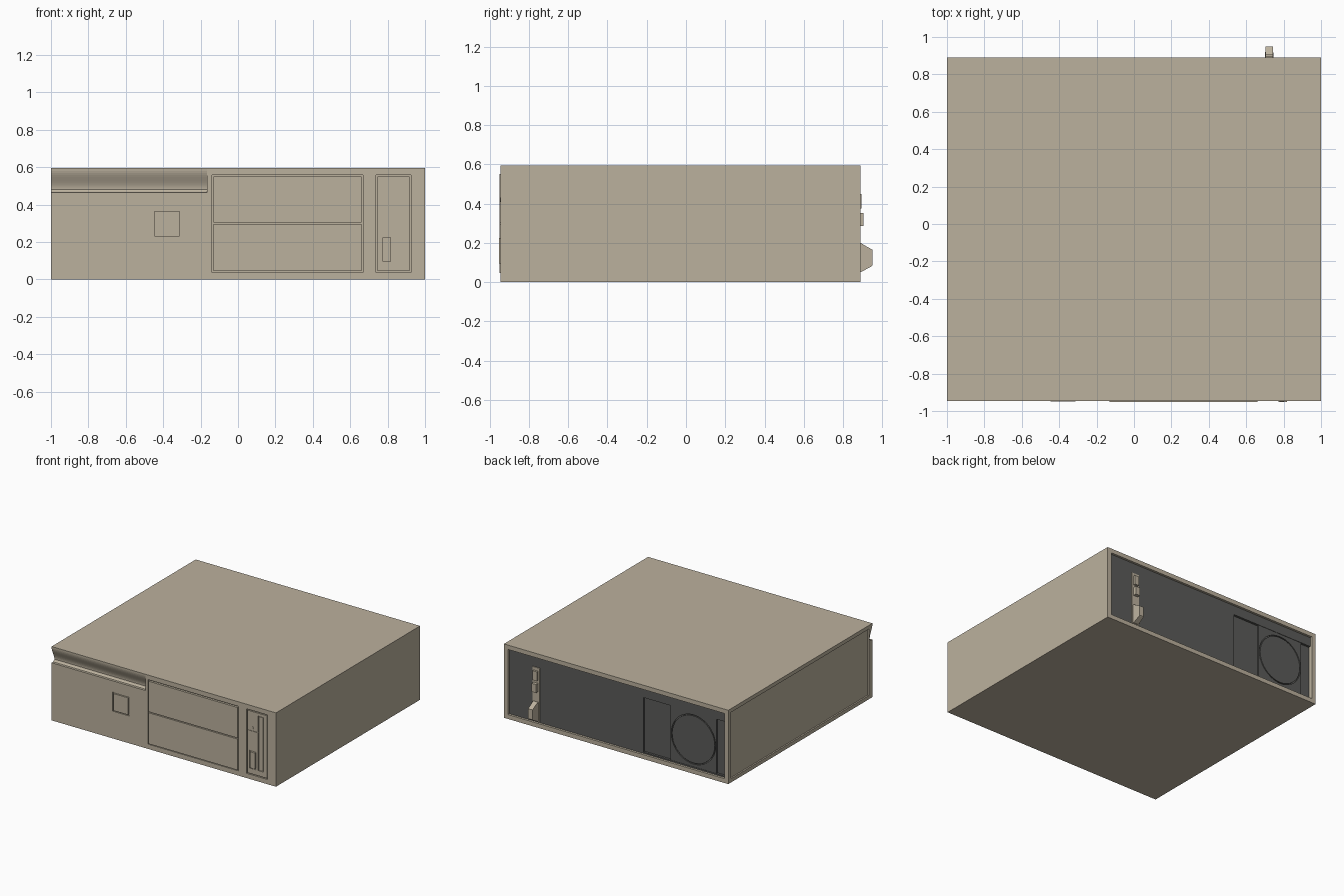
import bpy, bmesh, math
from mathutils import Matrix

if "Cube" in bpy.data.objects:
    bpy.data.objects.remove(bpy.data.objects["Cube"])


def material(name, rgb):
    m = bpy.data.materials.new(name)
    m.diffuse_color = (*rgb, 1)
    m.use_nodes = True
    m.node_tree.nodes["Principled BSDF"].inputs["Base Color"].default_value = m.diffuse_color
    return m


TAN = material("beige_plastic", (0.50, 0.44, 0.34))
DARK = material("dark_metal", (0.105, 0.105, 0.10))


def finish(name, bm, mat):
    bmesh.ops.recalc_face_normals(bm, faces=bm.faces)
    me = bpy.data.meshes.new(name)
    bm.to_mesh(me)
    bm.free()
    me.materials.append(mat)
    ob = bpy.data.objects.new(name, me)
    bpy.context.collection.objects.link(ob)
    return ob


def box(name, x, y, z, mat=TAN):
    bm = bmesh.new()
    bmesh.ops.create_cube(bm, size=1)
    for v in bm.verts:
        v.co = [r[0] + (c + 0.5) * (r[1] - r[0]) for c, r in zip(v.co, (x, y, z))]
    return finish(name, bm, mat)


def disc(name, x, y, z, r, mat=TAN, sides=40):
    bm = bmesh.new()
    bmesh.ops.create_cone(bm, cap_ends=True, segments=sides, radius1=r, radius2=r, depth=y[1] - y[0])
    bm.transform(Matrix.Translation((x, sum(y) / 2, z)) @ Matrix.Rotation(math.pi / 2, 4, 'X'))
    return finish(name, bm, mat)


def extrude_x(name, profile, x, mat=TAN):
    bm = bmesh.new()
    face = bm.faces.new([bm.verts.new((x[0], y, z)) for y, z in profile])
    new = bmesh.ops.extrude_face_region(bm, geom=[face])["geom"]
    bmesh.ops.translate(bm, verts=[g for g in new if isinstance(g, bmesh.types.BMVert)], vec=(x[1] - x[0], 0, 0))
    return finish(name, bm, mat)


def cut(target, cutter):
    cutter.hide_render = True
    mod = target.modifiers.new("cut", 'BOOLEAN')
    mod.operation, mod.solver, mod.object = 'DIFFERENCE', 'EXACT', cutter
    bpy.context.view_layer.objects.active = target
    bpy.ops.object.modifier_apply(modifier=mod.name)
    bpy.data.objects.remove(cutter)


F, B, H = -0.945, 0.89, 0.595        # front, back, height

# Case with recessed back opening and left side panel
case = box("case", (-1, 1), (F, B), (0, H))
cut(case, box("c", (-0.965, 0.965), (0.83, 1), (0.035, 0.56)))
cut(case, box("c", (-1.1, -0.988), (-0.90, 0.855), (0.03, 0.565)))

# Curved finger scoop along the upper left of the front
steps = 10
scoop = [(F + 0.035 * math.sin(t * math.pi / 2 / steps) ** 2, H - 0.005 - 0.11 * t / steps)
         for t in range(steps + 1)]
scoop += [(F + 0.03, 0.472), (F + 0.02, 0.464), (F - 0.05, 0.464), (F - 0.05, H - 0.005)]
cut(case, extrude_x("c", scoop, (-1.1, -0.165)))

# Pockets in the front for bays, floppy panel and power button
G = 0.008
cut(case, box("c", (-0.14, 0.668), (-1, F + 0.012), (0.038, 0.558)))
cut(case, box("c", (0.738, 0.926), (-1, F + 0.012), (0.038, 0.558)))
cut(case, box("c", (-0.455, -0.305), (-1, F + 0.008), (0.22, 0.375)))

# Two wide drive bay covers
for i, z in enumerate([(0.046, 0.296), (0.304, 0.550)]):
    box(f"drive_bay_cover_{i + 1}", (-0.132, 0.660), (F - 0.006, F + 0.013), z)

# Power button
box("power_button", (-0.446, -0.314), (F - 0.005, F + 0.009), (0.229, 0.366))

# Upright floppy drive with slot, light and eject button
floppy = box("floppy_drive_face", (0.746, 0.918), (F, F + 0.013), (0.046, 0.550))
cut(floppy, box("c", (0.842, 0.89), (-1, F + 0.008), (0.088, 0.527)))
cut(floppy, box("c", (0.75, 0.842), (-1, F + 0.004), (0.392, 0.397)))
cut(floppy, box("c", (0.766, 0.824), (-1, F + 0.008), (0.088, 0.232)))
box("floppy_slot_flap", (0.850, 0.886), (F + 0.001, F + 0.009), (0.092, 0.523))
box("eject_button", (0.773, 0.817), (F - 0.008, F + 0.009), (0.095, 0.225))
disc("drive_light", 0.79, (F - 0.003, F + 0.004), 0.42, 0.011, sides=16)

# Dark rear plate with sunken strips either side of the power supply
P = 0.872
rear = box("rear_plate", (-0.965, 0.965), (0.825, P), (0.035, 0.56), DARK)
cut(rear, box("c", (-0.47, -0.23), (P - 0.018, 1), (0.045, 0.485)))
cut(rear, box("c", (-1.0, -0.88), (P - 0.018, 1), (0.045, 0.485)))
cut(rear, box("c", (-0.88, -0.47), (P - 0.003, 1), (0.045, 0.485)))

# Fan ring groove and hub face
cut(rear, disc("c", -0.675, (P - 0.012, 1), 0.265, 0.198))
disc("fan_cover", -0.675, (P - 0.016, P - 0.003), 0.265, 0.190, DARK)

# Rear connector strip with sockets
box("connector_strip", (0.69, 0.755), (P - 0.01, P + 0.006), (0.045, 0.475))
box("upper_socket", (0.703, 0.742), (P, 0.895), (0.375, 0.450))
box("middle_socket", (0.703, 0.742), (P, 0.905), (0.285, 0.352))

# Tapered plug at the bottom of the strip
plug = extrude_x("cable_plug", [(P, 0.05), (B, 0.05), (0.945, 0.08), (0.950, 0.085),
                                (0.950, 0.165), (0.905, 0.190), (B, 0.2), (P, 0.2)], (0.700, 0.746))
for v in plug.data.vertices:
    if v.co.y > 0.9:
        v.co.x = 0.723 + (v.co.x - 0.723) * 0.85
